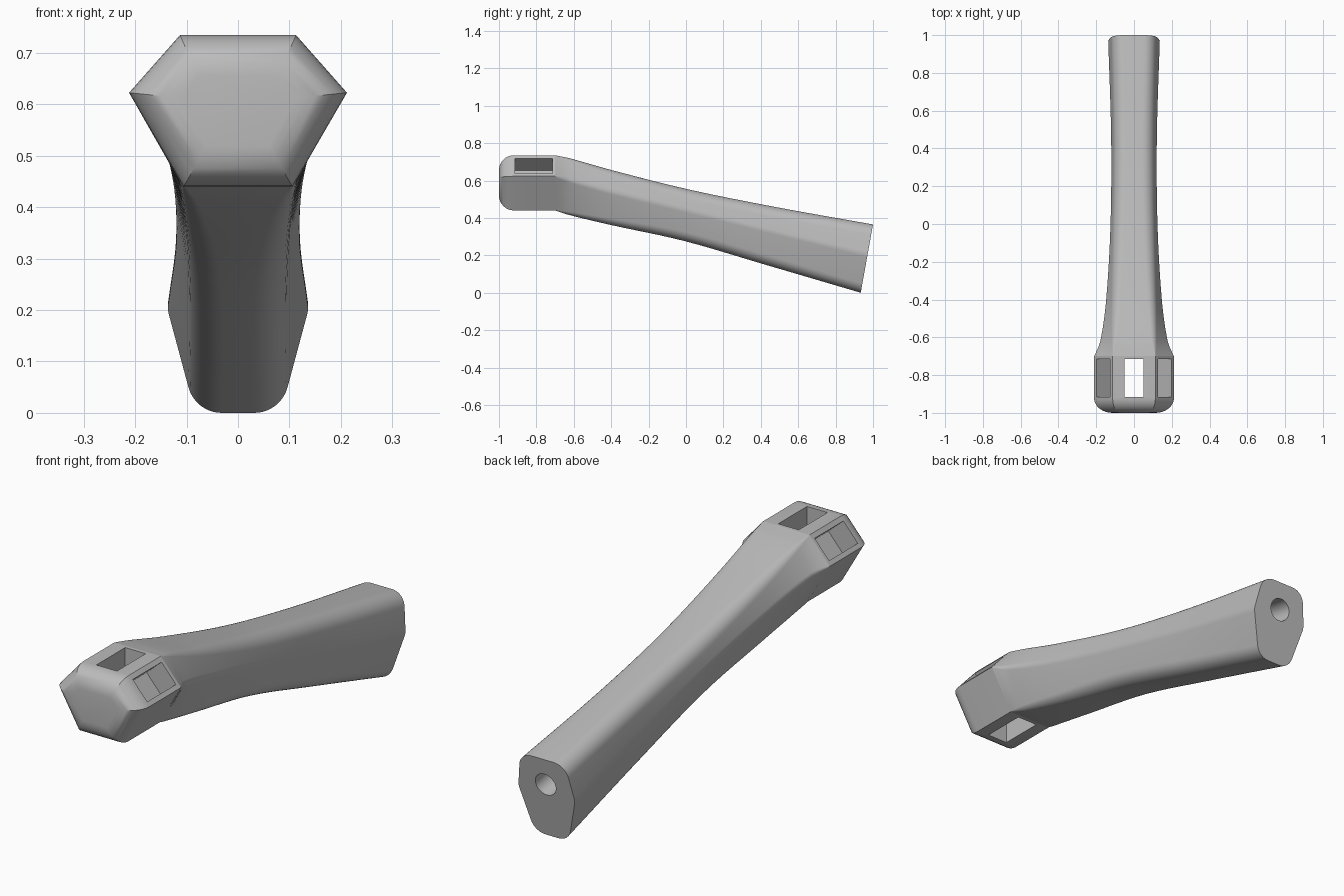
import bpy, bmesh, math
from mathutils import Vector, Matrix

cube = bpy.data.objects.get("Cube")
if cube:
    bpy.data.objects.remove(cube, do_unlink=True)

grey = bpy.data.materials.new("plain grey")
grey.use_nodes = True
grey.diffuse_color = (0.5, 0.5, 0.5, 1)
grey.node_tree.nodes["Principled BSDF"].inputs["Base Color"].default_value = (0.5, 0.5, 0.5, 1)


def hexagon(zt, zb, w, wt, wb):
    """Six-sided cross-section, counter-clockwise in x, z."""
    zm = zb + (zt - zb) * (0.62 if w > 0.2 else 0.57)
    return [Vector(p) for p in ((-wb, zb), (wb, zb), (w, zm), (wt, zt), (-wt, zt), (-w, zm))]


def corner(pts, i):
    """Inward bisector, sine of the half angle and the two outward normals."""
    p = pts[i]
    a = (p - pts[i - 1]).normalized()
    b = (pts[(i + 1) % len(pts)] - p).normalized()
    bis = (b - a).normalized()
    return bis, math.sin(a.angle(-b) / 2), Vector((a.y, -a.x)), Vector((b.y, -b.x))


def inset(pts, d):
    return [p + corner(pts, i)[0] * d / corner(pts, i)[1] for i, p in enumerate(pts)]


def fillet(pts, r, steps=9):
    """Round each corner with an arc."""
    out = []
    for i, c in enumerate(inset(pts, r)):
        _, _, n0, n1 = corner(pts, i)
        out += [c + n0.slerp(n1, k / steps) * r for k in range(steps + 1)]
    return out


def loft(name, rings):
    bm = bmesh.new()
    loops = [[bm.verts.new(p) for p in ring] for ring in rings]
    n = len(loops[0])
    for a, b in zip(loops, loops[1:]):
        for i in range(n):
            j = (i + 1) % n
            bm.faces.new((a[i], a[j], b[j], b[i]))
    bm.faces.new(loops[0])
    bm.faces.new(loops[-1])
    bmesh.ops.recalc_face_normals(bm, faces=bm.faces)
    mesh = bpy.data.meshes.new(name)
    bm.to_mesh(mesh)
    bm.free()
    ob = bpy.data.objects.new(name, mesh)
    mesh.materials.append(grey)
    bpy.context.collection.objects.link(ob)
    return ob


def activate(ob):
    bpy.ops.object.select_all(action='DESELECT')
    ob.select_set(True)
    bpy.context.view_layer.objects.active = ob


def cut(target, cutter):
    cutter.hide_render = True
    cutter.data.materials.append(grey)
    activate(target)
    mod = target.modifiers.new("cut", 'BOOLEAN')
    mod.operation = 'DIFFERENCE'
    mod.solver = 'EXACT'
    mod.object = cutter
    bpy.ops.object.modifier_apply(modifier=mod.name)
    bpy.data.objects.remove(cutter, do_unlink=True)


def box_cutter(loc, size, angle=0):
    bpy.ops.mesh.primitive_cube_add(size=1)
    ob = bpy.context.object
    ob.data.transform(Matrix.Translation(loc) @ Matrix.Rotation(angle, 4, 'Y')
                      @ Matrix.Diagonal((*size, 1)))
    return ob


# Head: hexagonal block with a rounded front rim
JOIN, R = -0.7, 0.08
base = hexagon(0.735, 0.44, 0.212, 0.113, 0.106)
rings = []
for k in range(9):
    a = math.pi / 2 * k / 8
    rings.append([(p.x, -1 + R * (1 - math.sin(a)), p.y)
                  for p in inset(base, R * (1 - math.cos(a)))])
rings.reverse()
rings = [[(p.x, JOIN, p.y) for p in base]] + rings[::-1]
head = loft("head", rings)

# Through slot and the two angled pockets
cut(head, box_cutter((0, -0.815, 0.6), (0.1, 0.2, 1)))
tilt_angle = math.atan2(0.113, 0.099)
for s in (-1, 1):
    cut(head, box_cutter((s * 0.1645, -0.815, 0.68), (0.106, 0.2, 0.2), s * tilt_angle))

# Neck stations: y, top z, bottom z, half widths (middle, top, bottom), corner radius
stations = [
    (JOIN, 0.735, 0.44, 0.212, 0.113, 0.106, 0.004),
    (-0.62, 0.718, 0.415, 0.182, 0.11, 0.102, 0.03),
    (-0.4, 0.655, 0.363, 0.15, 0.106, 0.095, 0.05),
    (0, 0.553, 0.277, 0.126, 0.1, 0.087, 0.065),
    (0.45, 0.46, 0.148, 0.122, 0.1, 0.083, 0.067),
    (0.967, 0.365, 0, 0.138, 0.11, 0.083, 0.067),
]


def spline(rows, sub=6):
    """Smooth interpolation with slopes taken against y."""
    def slope(i, c):
        lo, hi = rows[max(i - 1, 0)], rows[min(i + 1, len(rows) - 1)]
        return (hi[c] - lo[c]) / (hi[0] - lo[0])
    for i in range(len(rows) - 1):
        a, b = rows[i], rows[i + 1]
        h = b[0] - a[0]
        for k in range(sub):
            t = k / sub
            u = 1 - t
            yield [a[0] + h * t] + [
                u * u * (1 + 2 * t) * a[c] + t * t * (3 - 2 * t) * b[c]
                + h * t * u * (u * slope(i, c) - t * slope(i + 1, c))
                for c in range(1, len(a))]
    yield list(rows[-1])


rings = []
for y, zt, zb, w, wt, wb, r in spline(stations):
    f = (y - JOIN) / (stations[-1][0] - JOIN)
    pts = hexagon(zt, zb, w, wt, wb)
    # Blend the height of the widest edge along the neck
    for i in (2, 5):
        pts[i].y = zb + (zt - zb) * (0.62 - 0.06 * f)
    zc = (zt + zb) / 2
    rings.append([(p.x, y + 0.18 * f * (p.y - zc), p.y) for p in fillet(pts, r)])
neck = loft("handle", rings)

# Round blind hole in the tilted end
bpy.ops.mesh.primitive_cylinder_add(vertices=48, radius=0.05, depth=0.6)
drill = bpy.context.object
drill.data.transform(Matrix.Translation((0, 0.978, 0.245))
                     @ Matrix.Rotation(math.pi / 2 - math.atan(0.18), 4, 'X'))
cut(neck, drill)

for ob in (head, neck):
    activate(ob)
    bpy.ops.object.shade_smooth_by_angle(angle=math.radians(28))
